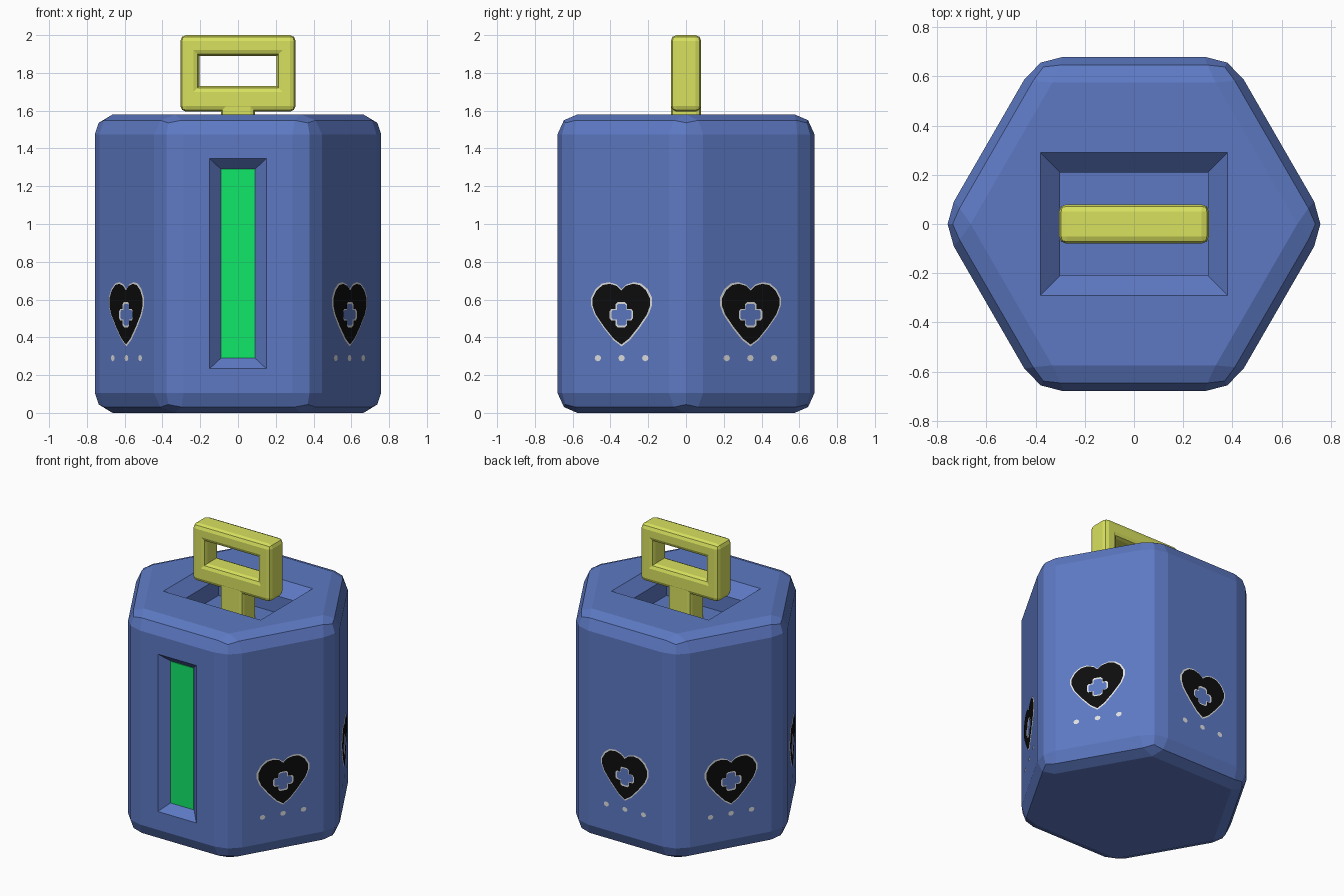
import bpy, bmesh, math
from mathutils import Vector

if "Cube" in bpy.data.objects:
    bpy.data.objects.remove(bpy.data.objects["Cube"])


def material(name, r, g, b):
    m = bpy.data.materials.new(name)
    lin = [((c / 255 + 0.055) / 1.055) ** 2.4 for c in (r, g, b)]
    m.diffuse_color = (*lin, 1)
    m.use_nodes = True
    m.node_tree.nodes["Principled BSDF"].inputs["Base Color"].default_value = m.diffuse_color
    return m


BLUE = material("blue", 93, 121, 195)
YELLOW = material("yellow", 216, 225, 94)
GREEN = material("green", 17, 236, 108)
BLACK = material("black", 13, 13, 13)
WHITE = material("pale_grey", 225, 225, 225)

APOTHEM, HEIGHT = 0.68, 1.58


def finish(name, bm, mat):
    mesh = bpy.data.meshes.new(name)
    bm.to_mesh(mesh)
    bm.free()
    mesh.materials.append(mat)
    ob = bpy.data.objects.new(name, mesh)
    bpy.context.collection.objects.link(ob)
    return ob


def loft(rings):
    """Closed solid through a list of equal-length point rings."""
    bm = bmesh.new()
    vs = [[bm.verts.new(p) for p in r] for r in rings]
    n = len(vs[0])
    for a, b in zip(vs, vs[1:]):
        for i in range(n):
            j = (i + 1) % n
            bm.faces.new((a[i], a[j], b[j], b[i]))
    bm.faces.new(vs[0])
    bm.faces.new(vs[-1])
    bmesh.ops.recalc_face_normals(bm, faces=bm.faces)
    return bm


def rect_z(hx, hy, z):
    return [(-hx, -hy, z), (hx, -hy, z), (hx, hy, z), (-hx, hy, z)]


def rect_y(hx, z0, z1, y):
    return [(-hx, y, z0), (hx, y, z0), (hx, y, z1), (-hx, y, z1)]


# Hexagonal body with rounded-off edges
R = APOTHEM / math.cos(math.pi / 6)
hexagon = [(R * math.cos(i * math.pi / 3), R * math.sin(i * math.pi / 3)) for i in range(6)]
bm = loft([[(x, y, z) for x, y in hexagon] for z in (0, HEIGHT)])
bmesh.ops.bevel(bm, geom=bm.edges[:], offset=0.105, segments=2, profile=0.5, affect='EDGES')
body = finish("body", bm, BLUE)

# Recesses: sloped front window and sloped top socket with a pit
cutters = [
    finish("window_cutter", loft([rect_y(0.16, 0.225, 1.355, -APOTHEM - 0.01),
                                  rect_y(0.09, 0.29, 1.29, -APOTHEM + 0.06)]), BLUE),
    finish("socket_cutter", loft([rect_z(0.39, 0.30, HEIGHT + 0.01),
                                  rect_z(0.30, 0.21, HEIGHT - 0.08),
                                  rect_z(0.30, 0.21, HEIGHT - 0.20)]), BLUE),
]
bpy.context.view_layer.objects.active = body
for c in cutters:
    mod = body.modifiers.new(c.name, 'BOOLEAN')
    mod.operation = 'DIFFERENCE'
    mod.solver = 'EXACT'
    mod.object = c
    bpy.ops.object.modifier_apply(modifier=mod.name)
    bpy.data.objects.remove(c)

# Green window panel on the floor of the front recess
finish("window_panel", loft([rect_y(0.09, 0.29, 1.29, -APOTHEM + 0.055),
                             rect_y(0.09, 0.29, 1.29, -APOTHEM + 0.062)]), GREEN)

# Handle ring: rectangular frame, all edges bevelled but the hole's corners
bm = bmesh.new()
loops = [[bm.verts.new(p) for p in rect_y(hx, z0, z1, y)]
         for hx, z0, z1, y in ((0.305, 1.595, 2.0, -0.08), (0.205, 1.73, 1.89, -0.08),
                               (0.205, 1.73, 1.89, 0.08), (0.305, 1.595, 2.0, 0.08))]
for a, b in zip(loops, loops[1:] + loops[:1]):
    for i in range(4):
        j = (i + 1) % 4
        bm.faces.new((a[i], a[j], b[j], b[i]))
bmesh.ops.recalc_face_normals(bm, faces=bm.faces)


def bevelled(e):
    flat = e.calc_face_angle() < 0.1
    inner_corner = all(abs(v.co.x) < 0.25 for v in e.verts) and \
        abs(e.verts[0].co.y - e.verts[1].co.y) > 0.1
    return not flat and not inner_corner


bmesh.ops.bevel(bm, geom=[e for e in bm.edges if bevelled(e)], offset=0.03,
                segments=2, profile=0.5, affect='EDGES')
finish("handle_ring", bm, YELLOW)

# Handle stem going down into the socket
bm = loft([rect_z(0.09, 0.079, HEIGHT - 0.2), rect_z(0.09, 0.079, 1.63)])
upright = [e for e in bm.edges if abs(e.verts[0].co.z - e.verts[1].co.z) > 0.1]
bmesh.ops.bevel(bm, geom=upright, offset=0.025, segments=2, profile=0.5, affect='EDGES')
finish("handle_stem", bm, YELLOW)


# Painted hearts with a cross-shaped opening and three dots, on five sides
half = [(0.03, 0.68), (0.075, 0.692), (0.12, 0.685), (0.16, 0.655), (0.186, 0.61),
        (0.186, 0.57), (0.165, 0.52), (0.11, 0.45), (0.05, 0.385)]
heart = [(0, 0.655)] + half + [(0, 0.352)] + [(-u, z) for u, z in reversed(half)]
arm = [(0.075, -0.022), (0.075, 0.022), (0.036, 0.030), (0.026, 0.065)]
quarter = [(0.072, 0.018), (0.062, 0.03), (0.034, 0.03), (0.034, 0.056), (0.022, 0.067)]
cross = (quarter + [(-u, z) for u, z in reversed(quarter)]
         + [(-u, -z) for u, z in quarter] + [(u, -z) for u, z in reversed(quarter)])


def scaled(pts, s, cz):
    return [(u * s, cz + (z - cz) * s) for u, z in pts]


def plate(name, outlines, angle, lift, mat):
    """Fill flat outlines (later ones are holes or islands) on a body side."""
    n = Vector((math.cos(angle), math.sin(angle), 0))
    t = Vector((-n.y, n.x, 0))
    bm = bmesh.new()
    for pts in outlines:
        vs = [bm.verts.new(n * (APOTHEM + lift) + t * u + Vector((0, 0, z))) for u, z in pts]
        for a, b in zip(vs, vs[1:] + vs[:1]):
            bm.edges.new((a, b))
    bmesh.ops.triangle_fill(bm, use_beauty=True, edges=bm.edges[:], normal=n)
    for f in bm.faces:
        f.normal_update()
        if f.normal.dot(n) < 0:
            f.normal_flip()
    finish(name, bm, mat)


cross_at = [(u, z + 0.52) for u, z in cross]
for k in range(5):
    a = math.radians(-30 + 60 * k)
    plate(f"heart_border_{k}", [heart, scaled(cross_at, 0.86, 0.52)], a, 0.002, WHITE)
    plate(f"heart_{k}", [scaled(heart, 0.945, 0.535), cross_at], a, 0.005, BLACK)
    for d in (-1, 0, 1):
        dot = [(d * 0.145 + 0.02 * math.cos(i * math.pi / 4),
                0.29 + 0.017 * math.sin(i * math.pi / 4)) for i in range(8)]
        plate(f"dot_{k}_{d + 1}", [dot], a, 0.002, WHITE)
